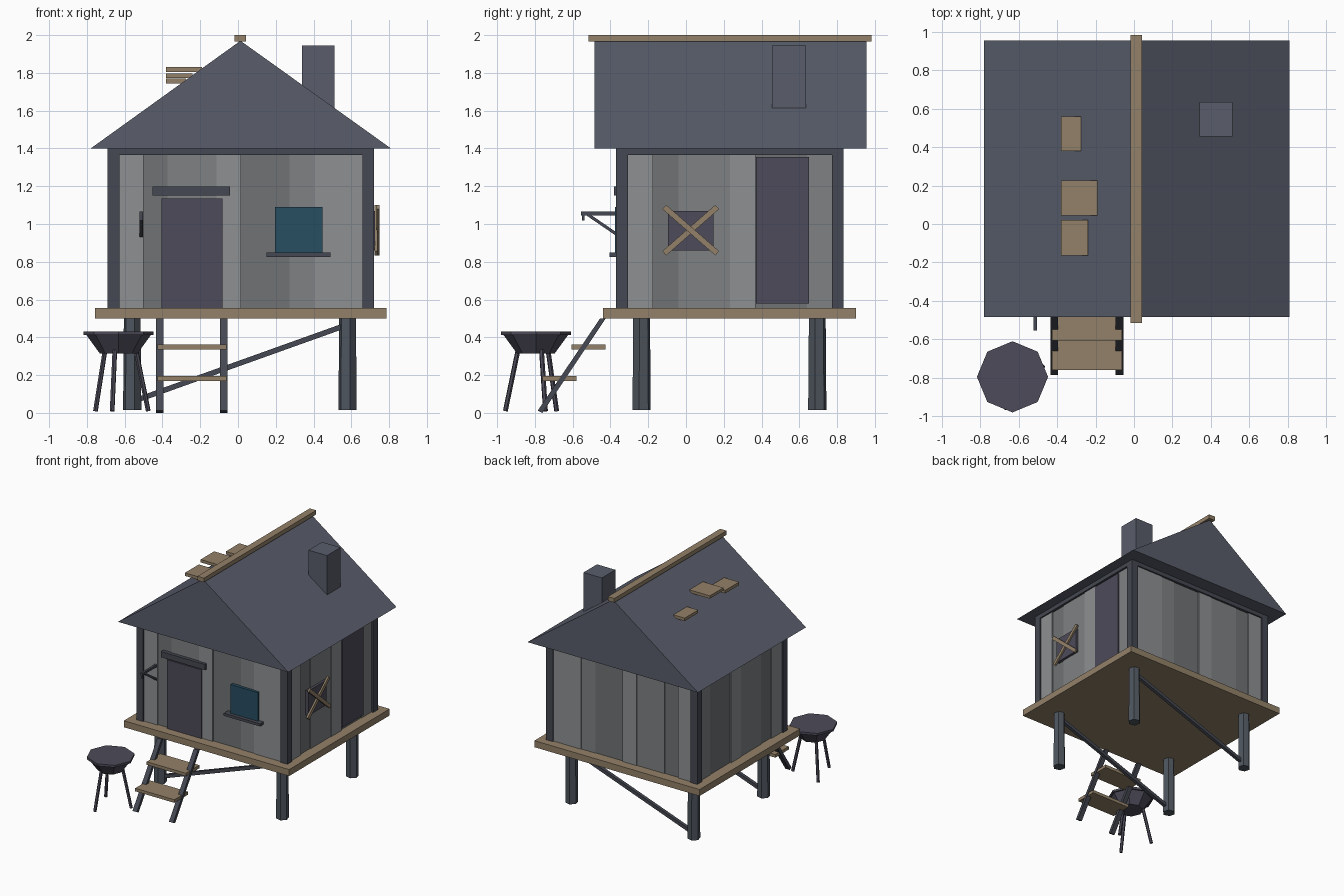
import bpy, bmesh, math
from mathutils import Vector, Matrix

if "Cube" in bpy.data.objects:
    bpy.data.objects.remove(bpy.data.objects["Cube"])


def mat(name, r, g, b):
    m = bpy.data.materials.new(name)
    m.diffuse_color = (r, g, b, 1)
    m.use_nodes = True
    m.node_tree.nodes["Principled BSDF"].inputs["Base Color"].default_value = m.diffuse_color
    return m


WOOD = mat("tan_wood", 0.29, 0.22, 0.14)
FRAME = mat("dark_frame", 0.06, 0.065, 0.085)
LEG = mat("slate_leg", 0.075, 0.09, 0.11)
ROOF = mat("roof_slate", 0.10, 0.11, 0.145)
DOOR = mat("dusk_door", 0.075, 0.07, 0.10)
GLASS = mat("teal_glass", 0.02, 0.075, 0.12)
PLANKS = [mat("plank_light", 0.27, 0.28, 0.29), mat("plank_mid", 0.21, 0.22, 0.225),
          mat("plank_dark", 0.16, 0.17, 0.175)]


def finish(name, bm, m):
    bmesh.ops.recalc_face_normals(bm, faces=bm.faces)
    me = bpy.data.meshes.new(name)
    bm.to_mesh(me)
    bm.free()
    me.materials.append(m)
    ob = bpy.data.objects.new(name, me)
    bpy.context.collection.objects.link(ob)
    return ob


def box(name, x, y, z, m):
    """Box from (min, max) ranges."""
    bm = bmesh.new()
    bmesh.ops.create_cube(bm, size=1)
    for v in bm.verts:
        v.co = [(r[0] + r[1]) / 2 + c * (r[1] - r[0]) for r, c in zip((x, y, z), v.co)]
    return finish(name, bm, m)


def cone(name, a, b, ra, rb, n, m, turn=0.0):
    """Tapered n-sided bar from a to b."""
    a, b = Vector(a), Vector(b)
    bm = bmesh.new()
    rot = (b - a).to_track_quat('Z', 'Y').to_matrix().to_4x4()
    bmesh.ops.create_cone(bm, cap_ends=True, segments=n, radius1=ra, radius2=rb, depth=(b - a).length,
                          matrix=Matrix.Translation((a + b) / 2) @ rot @ Matrix.Rotation(turn, 4, 'Z'))
    return finish(name, bm, m)


def extrude(name, pts, axis, lo, hi, m):
    """Extrude a profile along x (points are y,z) or y (points are x,z)."""
    bm = bmesh.new()
    put = (lambda p, t: (t, p[0], p[1])) if axis == 'x' else (lambda p, t: (p[0], t, p[1]))
    A = [bm.verts.new(put(p, lo)) for p in pts]
    B = [bm.verts.new(put(p, hi)) for p in pts]
    bm.faces.new(A)
    bm.faces.new(B)
    for i in range(len(pts)):
        j = (i + 1) % len(pts)
        bm.faces.new((A[i], A[j], B[j], B[i]))
    return finish(name, bm, m)


def bar(name, a, b, w, axis, lo, hi, m):
    """Flat slanted bar of width w between two profile points."""
    a, b = Vector(a), Vector(b)
    d = (b - a).normalized() * (w / 2)
    n = Vector((-d.y, d.x))
    return extrude(name, [a + n, b + n, b - n, a - n], axis, lo, hi, m)


# Deck
box("deck", (-0.757, 0.785), (-0.44, 0.90), (0.50, 0.555), WOOD)

# Stilts and slanted braces
for y in (-0.235, 0.695):
    for x in (-0.56, 0.58):
        cone("stilt", (x, y, 0.015), (x, y, 0.50), 0.05, 0.046, 6, LEG, math.radians(15))
    bar("stilt_brace", (-0.53, 0.07), (0.56, 0.46), 0.028, 'y', y - 0.014, y + 0.014, FRAME)

# Corner posts and top rails
X0, X1, Y0, Y1 = -0.69, 0.72, -0.37, 0.835
for x in ((X0, X0 + 0.062), (X1 - 0.062, X1)):
    for y in ((Y0, Y0 + 0.062), (Y1 - 0.062, Y1)):
        box("corner_post", x, y, (0.555, 1.40), FRAME)
    box("top_rail_side", x, (Y0 + 0.06, Y1 - 0.06), (1.365, 1.40), FRAME)
for y in ((Y0, Y0 + 0.062), (Y1 - 0.062, Y1)):
    box("top_rail", (X0 + 0.06, X1 - 0.06), y, (1.365, 1.40), FRAME)


# Plank walls with slightly varied depth
def wall(name, n, lo, hi, face, sign, along_x):
    w = (hi - lo) / n
    for i in range(n):
        k = (i * 2 + i // 3) % 3
        out = face - sign * (0.012 + 0.005 * k)
        span = (lo + i * w, lo + (i + 1) * w)
        depth = tuple(sorted((out, out - sign * 0.03)))
        x, y = (span, depth) if along_x else (depth, span)
        box(name, x, y, (0.555, 1.368), PLANKS[k])


wall("front_plank", 10, X0 + 0.06, X1 - 0.06, Y0, -1, True)
wall("back_plank", 10, X0 + 0.06, X1 - 0.06, Y1, 1, True)
wall("left_plank", 8, Y0 + 0.06, Y1 - 0.06, X0, -1, False)
wall("right_plank", 8, Y0 + 0.06, Y1 - 0.06, X1, 1, False)

# Front door, lintel, window and sill
box("front_door", (-0.405, -0.083), (-0.366, -0.33), (0.555, 1.135), DOOR)
box("door_lintel", (-0.452, -0.042), (-0.382, -0.34), (1.15, 1.198), FRAME)
box("front_window", (0.195, 0.448), (-0.376, -0.34), (0.845, 1.09), GLASS)
box("window_sill", (0.15, 0.49), (-0.405, -0.34), (0.826, 0.848), FRAME)

# Side door and boarded window
box("side_door", (0.68, 0.714), (0.37, 0.65), (0.58, 1.355), DOOR)
box("side_window", (0.69, 0.724), (-0.095, 0.145), (0.86, 1.07), DOOR)
bar("window_cross_board", (-0.115, 0.845), (0.165, 1.09), 0.03, 'x', 0.722, 0.738, WOOD)
bar("window_cross_board", (-0.115, 1.09), (0.165, 0.845), 0.03, 'x', 0.734, 0.75, WOOD)

# Lantern bracket beside the door
bx = (-0.522, -0.504)
box("bracket_arm", bx, (-0.555, -0.355), (1.046, 1.065), FRAME)
box("bracket_hook", bx, (-0.55, -0.537), (1.018, 1.05), FRAME)
bar("bracket_strut", (-0.52, 1.05), (-0.355, 0.937), 0.016, 'x', *bx, FRAME)

# Gable roof, ridge beam, chimney
extrude("roof", [(-0.78, 1.40), (0.81, 1.40), (0.013, 1.97)], 'y', -0.485, 0.955, ROOF)
box("ridge_beam", (-0.018, 0.042), (-0.515, 0.982), (1.965, 2.0), WOOD)
box("chimney", (0.34, 0.512), (0.455, 0.635), (1.55, 1.945), ROOF)

# Loose roof boards
box("roof_board_back", (-0.38, -0.275), (0.38, 0.56), (1.745, 1.77), WOOD)
box("roof_board_middle", (-0.38, -0.19), (0.045, 0.225), (1.806, 1.83), WOOD)
box("roof_board_front", (-0.38, -0.24), (-0.165, 0.02), (1.772, 1.798), WOOD)

# Steps
for x in (-0.415, -0.075):
    extrude("step_rail", [(-0.785, 0.012), (-0.76, 0.0), (-0.425, 0.50), (-0.455, 0.50)],
            'x', x - 0.02, x + 0.02, FRAME)
for y, z in ((-0.76, 0.17), (-0.607, 0.335)):
    box("step_tread", (-0.427, -0.062), (y, y + 0.18), (z, z + 0.026), WOOD)

# Octagonal fire bowl on three legs
cx, cy = -0.632, -0.795
cone("bowl", (cx, cy, 0.315), (cx, cy, 0.418), 0.10, 0.175, 8, DOOR)
cone("bowl_lid", (cx, cy, 0.413), (cx, cy, 0.432), 0.185, 0.185, 8, DOOR)
for deg in (18, 138, 258):
    c, s = math.cos(math.radians(deg)), math.sin(math.radians(deg))
    cone("bowl_leg", (cx + 0.165 * c, cy + 0.165 * s, 0.01), (cx + 0.095 * c, cy + 0.095 * s, 0.34),
         0.013, 0.013, 6, DOOR)
